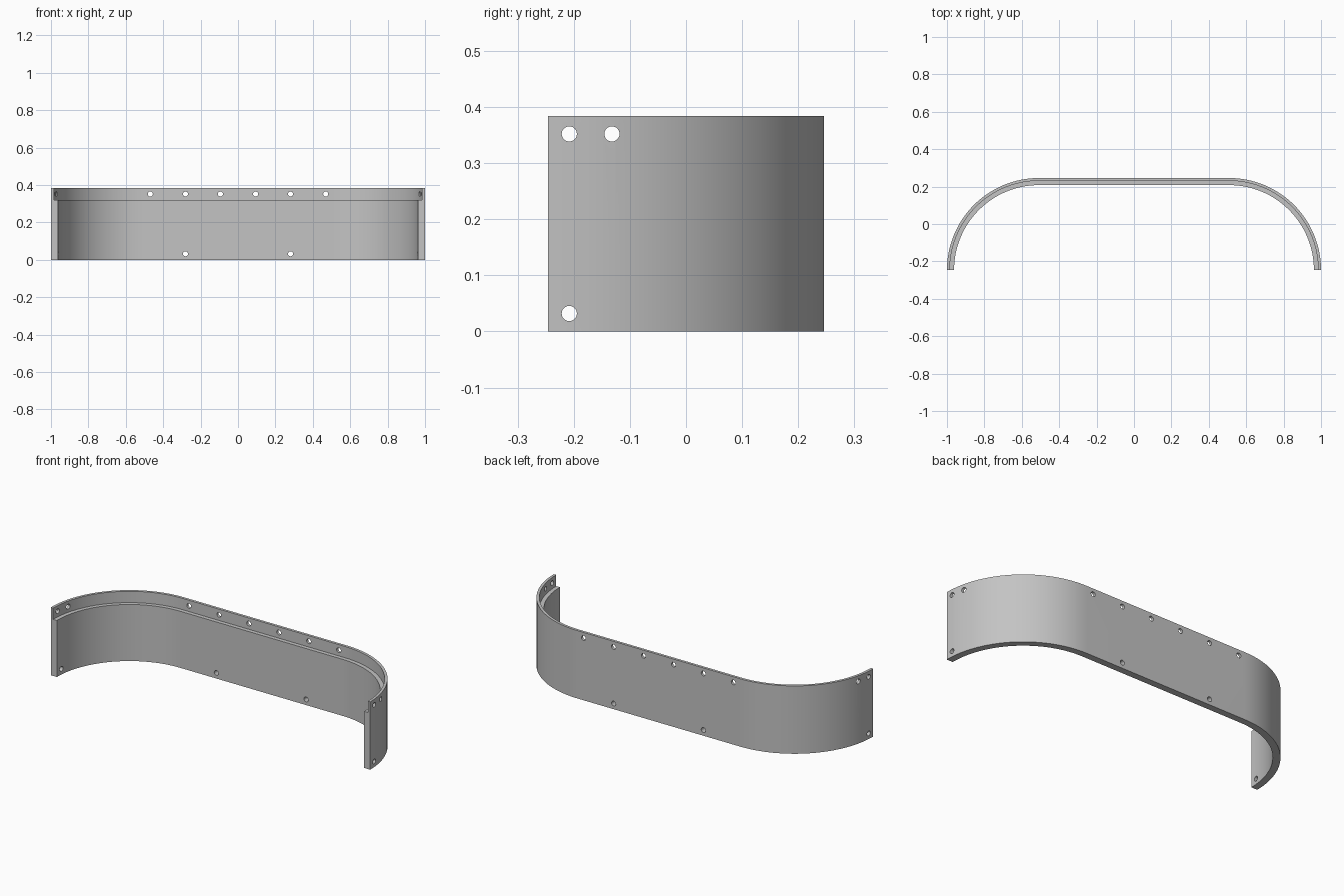
import bpy, bmesh, math
from mathutils import Matrix, Vector

if "Cube" in bpy.data.objects:
    bpy.data.objects.remove(bpy.data.objects["Cube"])

R = 0.492            # outer corner radius
CX, CY = 0.508, -0.246   # corner centre
H = 0.384            # wall height
LEDGE = 0.32         # height of the inner step
WALL, RIM = 0.038, 0.015   # thickness below and above the step
SEG = 32

grey = bpy.data.materials.new("grey")
grey.diffuse_color = (0.55, 0.55, 0.55, 1)
grey.use_nodes = True
grey.node_tree.nodes["Principled BSDF"].inputs["Base Color"].default_value = grey.diffuse_color

# Path stations: corner centre x and angle, right end round to left end
stations = [(CX, math.pi / 2 * i / SEG) for i in range(SEG + 1)]
stations += [(-CX, math.pi / 2 + math.pi / 2 * i / SEG) for i in range(SEG + 1)]

# Stepped cross-section: (inward offset, height)
section = [(0, 0), (0, H), (RIM, H), (RIM, LEDGE), (WALL, LEDGE), (WALL, 0)]

# Curved wall swept along the path
bm = bmesh.new()
rings = [[bm.verts.new((cx + (R - d) * math.cos(a), CY + (R - d) * math.sin(a), z))
          for d, z in section] for cx, a in stations]
n = len(section)
for r0, r1 in zip(rings, rings[1:]):
    for i in range(n):
        j = (i + 1) % n
        bm.faces.new((r0[i], r0[j], r1[j], r1[i]))
bm.faces.new(rings[0])
bm.faces.new(rings[-1][::-1])
bmesh.ops.recalc_face_normals(bm, faces=bm.faces)
mesh = bpy.data.meshes.new("curved_wall")
bm.to_mesh(mesh)
bm.free()
mesh.materials.append(grey)
wall = bpy.data.objects.new("curved_wall", mesh)
bpy.context.collection.objects.link(wall)

# Bolt-hole cutters
bm = bmesh.new()


def drill(pos, axis):
    rot = Vector((0, 0, 1)).rotation_difference(Vector(axis)).to_matrix().to_4x4()
    bmesh.ops.create_cone(bm, cap_ends=True, segments=32, radius1=0.0135,
                          radius2=0.0135, depth=0.2,
                          matrix=Matrix.Translation(pos) @ rot)


TOP, LOW = 0.352, 0.032
for s in (-1, 1):
    for x in (0.094, 0.281, 0.469):
        drill((s * x, 0.226, TOP), (0, 1, 0))
    drill((s * 0.281, 0.226, LOW), (0, 1, 0))
    for y, z in ((-0.208, TOP), (-0.132, TOP), (-0.208, LOW)):
        drill((s * 0.97, y, z), (1, 0, 0))
cut_mesh = bpy.data.meshes.new("hole_cutters")
bm.to_mesh(cut_mesh)
bm.free()
cut_mesh.materials.append(grey)
cutters = bpy.data.objects.new("hole_cutters", cut_mesh)
bpy.context.collection.objects.link(cutters)
cutters.hide_render = True

# Cut the holes, then drop the cutters
mod = wall.modifiers.new("holes", 'BOOLEAN')
mod.operation = 'DIFFERENCE'
mod.solver = 'EXACT'
mod.object = cutters
bpy.context.view_layer.objects.active = wall
wall.select_set(True)
bpy.ops.object.modifier_apply(modifier=mod.name)
bpy.data.objects.remove(cutters)
bpy.ops.object.shade_smooth_by_angle(angle=math.radians(30))
